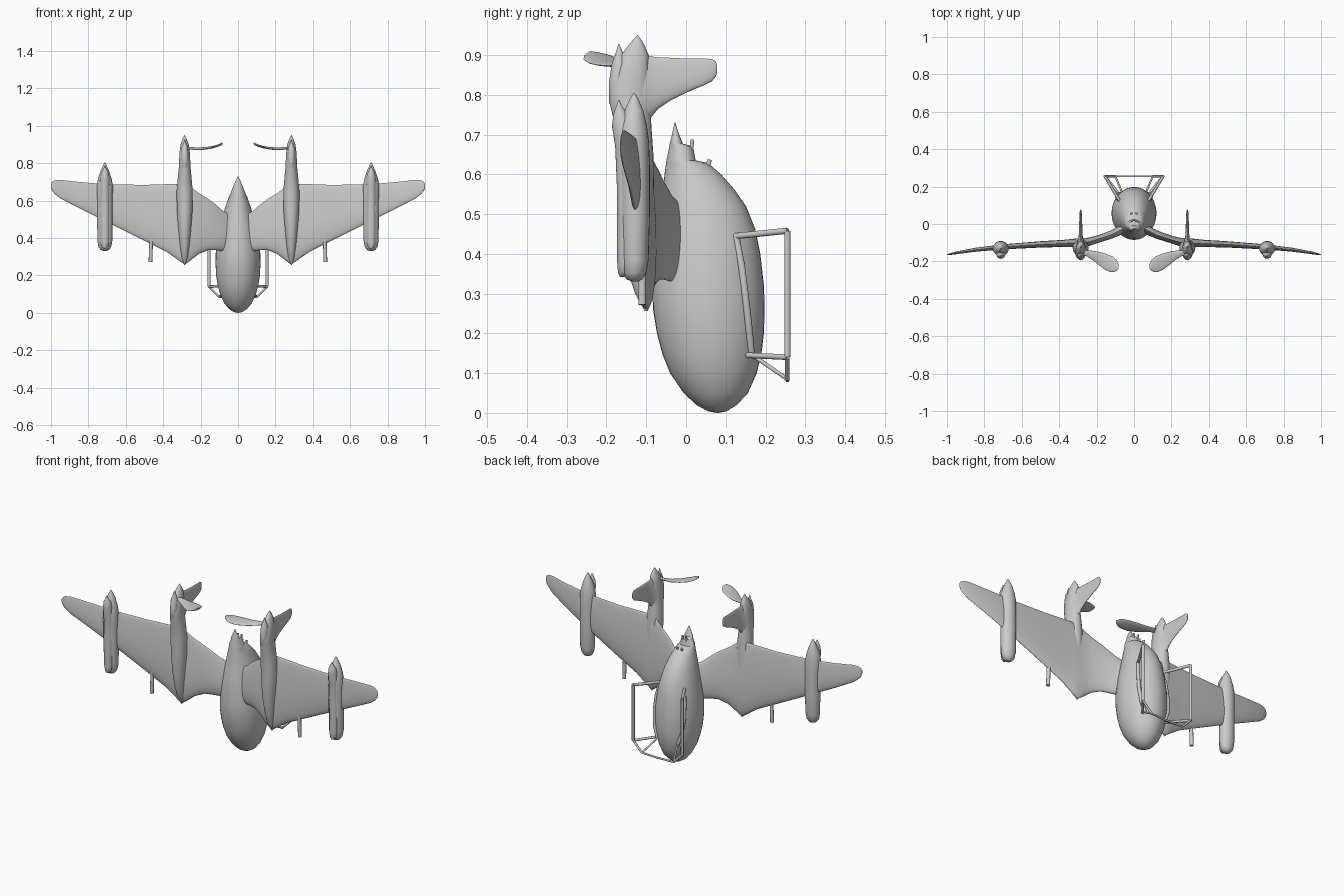
import bpy, bmesh
from math import sin, cos, pi, radians
from mathutils import Vector as V


def loft(name, rings, n=24, tear=0.0, mirror=True, angle=50):
    """Skin elliptical rings given as (centre, half-axis a, half-axis b)."""
    bm = bmesh.new()
    loops = []
    for c, a, b in rings:
        c, a, b = V(c), V(a), V(b)
        loops.append([bm.verts.new(c + a * cos(t) + b * sin(t) * (1 - tear * cos(t)))
                      for t in (2 * pi * i / n for i in range(n))])
    for p, q in zip(loops, loops[1:]):
        for i in range(n):
            j = (i + 1) % n
            bm.faces.new((p[i], p[j], q[j], q[i]))
    bm.faces.new(loops[0])
    bm.faces.new(loops[-1])
    bmesh.ops.recalc_face_normals(bm, faces=bm.faces)
    me = bpy.data.meshes.new(name)
    bm.to_mesh(me)
    bm.free()
    ob = bpy.data.objects.new(name, me)
    bpy.context.collection.objects.link(ob)
    bpy.ops.object.select_all(action='DESELECT')
    ob.select_set(True)
    bpy.context.view_layer.objects.active = ob
    bpy.ops.object.shade_smooth_by_angle(angle=radians(angle))
    if mirror:
        ob.modifiers.new("Mirror", 'MIRROR').use_mirror_merge = False
    return ob


def body(name, x, secs, **kw):
    """Body along z from (z, half width, y min, y max)."""
    return loft(name, [((x, (y0 + y1) / 2, z), (r, 0, 0), (0, (y1 - y0) / 2, 0))
                       for z, r, y0, y1 in secs], **kw)


def bar(name, pts, r=0.007):
    """Round bar through points."""
    d = (V(pts[-1]) - V(pts[0])).normalized()
    a = d.cross(V((0, 1, 0)) if abs(d.y) < 0.8 else V((0, 0, 1))).normalized()
    b = d.cross(a)
    return loft(name, [(p, a * r, b * r) for p in pts], n=10)


# Fuselage, standing on its nose, with stepped tail gun position
body("fuselage", 0, [
    (0, .003, .077, .083), (.004, .022, .055, .102), (.02, .048, .026, .128),
    (.05, .073, -.006, .156), (.1, .096, -.04, .178), (.15, .109, -.06, .19),
    (.2, .117, -.073, .196), (.26, .12, -.083, .198), (.32, .119, -.085, .196),
    (.4, .108, -.08, .187), (.46, .096, -.074, .175), (.52, .081, -.064, .151),
    (.56, .07, -.058, .123), (.6, .056, -.054, .088), (.628, .046, -.05, .056),
    (.635, .042, -.049, .024), (.67, .028, -.042, .018), (.677, .025, -.041, -.008),
    (.705, .013, -.034, -.019), (.73, .001, -.029, -.027)], n=40, mirror=False, angle=40)

# Tail gun stubs
bar("tail_gun", [(.014, .05, .61), (.014, .06, .637)], .006)
bar("upper_tail_gun", [(.012, .012, .65), (.012, .016, .687)], .005)

# Gull wing: x, y, leading edge z, trailing edge z, half thickness
wing = [(.03, -.01, .34, .52, .025), (.08, -.036, .33, .545, .025),
        (.12, -.056, .335, .58, .022), (.16, -.07, .335, .61, .02),
        (.21, -.086, .315, .64, .02), (.25, -.097, .283, .67, .022),
        (.285, -.1, .258, .69, .024), (.32, -.101, .283, .69, .021),
        (.38, -.104, .325, .688, .018), (.5, -.109, .385, .684, .016),
        (.7, -.122, .485, .687, .013), (.85, -.138, .56, .7, .01),
        (.95, -.154, .612, .711, .007), (.98, -.16, .636, .708, .005),
        (.995, -.163, .655, .698, .003), (1, -.164, .67, .688, .001)]
loft("wing", [((x, y, (l + t) / 2), (0, 0, (t - l) / 2), (0, h, 0))
              for x, y, l, t, h in wing], n=36, tear=.35)

# Inner booms
body("tail_boom", .285, [
    (.256, .002, -.104, -.096), (.3, .018, -.128, -.085), (.36, .026, -.148, -.08),
    (.45, .034, -.163, -.08), (.55, .042, -.169, -.08), (.65, .043, -.172, -.082),
    (.72, .037, -.178, -.087), (.78, .031, -.192, -.09), (.81, .03, -.192, -.092),
    (.86, .027, -.178, -.092), (.9, .022, -.164, -.094), (.93, .011, -.14, -.107),
    (.95, .001, -.123, -.121)])

# Under-boom fairing that ends in a small spike
body("boom_fairing", .285, [
    (.76, .004, -.182, -.165), (.78, .017, -.194, -.15), (.83, .02, -.194, -.15),
    (.88, .018, -.186, -.15), (.905, .008, -.177, -.158), (.928, .001, -.17, -.168)])

# Upright tail fins, lofted along y
fin = [(-.11, .7, .905, .024), (-.09, .74, .897, .016), (-.07, .765, .894, .011),
       (-.04, .785, .893, .009), (0, .805, .891, .008), (.045, .824, .891, .006),
       (.065, .834, .89, .005), (.075, .846, .884, .003), (.078, .858, .874, .001)]
loft("tail_fin", [((.285, y, (a + b) / 2), (0, 0, (b - a) / 2), (t, 0, 0))
                  for y, a, b, t in fin], tear=.3)

# Paddle blades reaching inward from the booms
blade = [(.28, -.15, .882, .013), (.245, -.157, .879, .018), (.21, -.169, .877, .026),
         (.17, -.189, .88, .036), (.135, -.209, .886, .041), (.108, -.226, .894, .036),
         (.094, -.236, .9, .024), (.086, -.241, .904, .006)]
loft("tail_blade", [((x, y, z), (-.49 * w, .87 * w, .15 * w), (0, 0, .006))
                    for x, y, z, w in blade])

# Outer wing nacelles and their belly pods
body("outer_nacelle", .712, [
    (.33, .006, -.135, -.12), (.336, .022, -.15, -.11), (.352, .034, -.158, -.1),
    (.385, .04, -.162, -.094), (.5, .041, -.165, -.091), (.62, .042, -.168, -.091),
    (.68, .043, -.17, -.093), (.72, .036, -.168, -.098), (.76, .022, -.155, -.107),
    (.79, .009, -.141, -.12), (.805, .001, -.132, -.13)])
body("belly_pod", .712, [
    (.342, .004, -.166, -.155), (.352, .017, -.171, -.14), (.38, .024, -.173, -.13),
    (.55, .024, -.173, -.13), (.67, .025, -.178, -.13), (.72, .025, -.186, -.13),
    (.75, .019, -.183, -.145), (.77, .008, -.176, -.16), (.787, .001, -.17, -.168)])

# Probes below the wing leading edge
bar("wing_probe", [(.468, -.11, .272), (.464, -.11, .4)], .01)

# Antenna frame over the fuselage back
top, low, end = (.155, .255, .458), (.155, .255, .14), (.1, .255, .085)
bar("frame_rail", [top, low], .008)
bar("frame_rear_leg", [(.075, .12, .444), top], .008)
bar("frame_front_leg", [(.07, .15, .145), low])
bar("frame_diagonal", [low, end], .006)
bar("frame_brace", [(.06, .16, .15), end], .005)
bar("frame_crossbar", [(0, .255, .082), end], .005)
bar("frame_base_strip", [(.077, .125, .447), (.09, .14, .37), (.094, .15, .29),
                         (.085, .16, .2), (.064, .165, .143)], .009)
